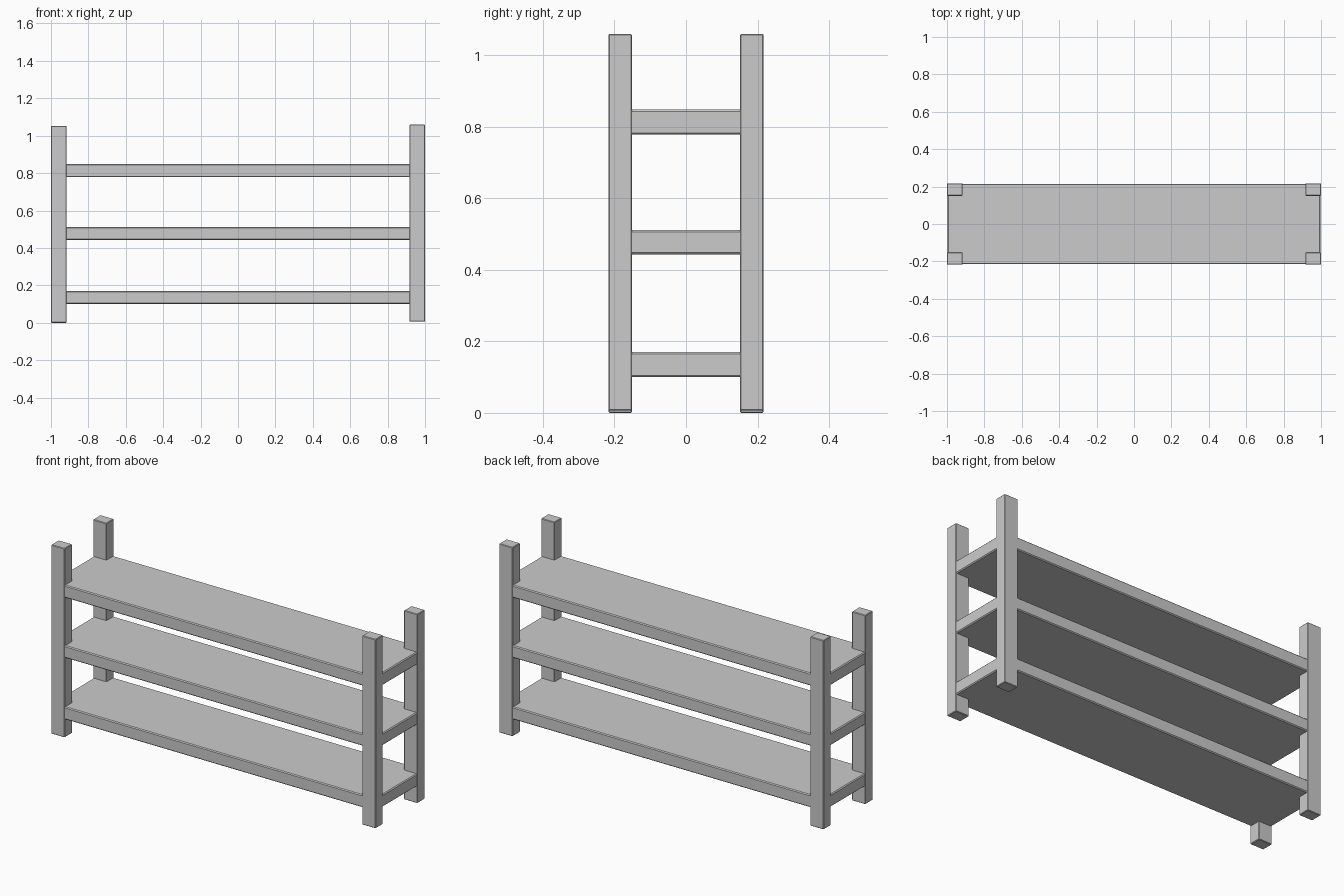
import bpy

if "Cube" in bpy.data.objects:
    bpy.data.objects.remove(bpy.data.objects["Cube"])


def box(name, lo, hi, bevel):
    """Box between two corners with a small edge bevel."""
    size = [h - l for l, h in zip(lo, hi)]
    mid = [(h + l) / 2 for l, h in zip(lo, hi)]
    bpy.ops.mesh.primitive_cube_add(size=1, location=mid)
    ob = bpy.context.object
    ob.name = name
    ob.scale = size
    bpy.ops.object.transform_apply(location=False, rotation=False, scale=True)
    mod = ob.modifiers.new("edge_bevel", 'BEVEL')
    mod.width = bevel
    mod.segments = 1
    return ob


# Four corner posts; the right pair sits a hair higher
for side, sx, z0 in (("left", -1, 0.0), ("right", 1, 0.006)):
    for end, sy in (("front", -1), ("back", 1)):
        xs = sorted((sx * 0.917, sx * 1.0))
        ys = sorted((sy * 0.151, sy * 0.217))
        box(f"{end}_{side}_post", (xs[0], ys[0], z0),
            (xs[1], ys[1], z0 + 1.053), 0.003)

# Three shelves running nearly flush with the posts
for name, z0, z1 in (("lower", 0.10, 0.17),
                     ("middle", 0.443, 0.511),
                     ("upper", 0.778, 0.848)):
    box(f"{name}_shelf", (-0.998, -0.215, z0), (0.998, 0.215, z1), 0.005)
